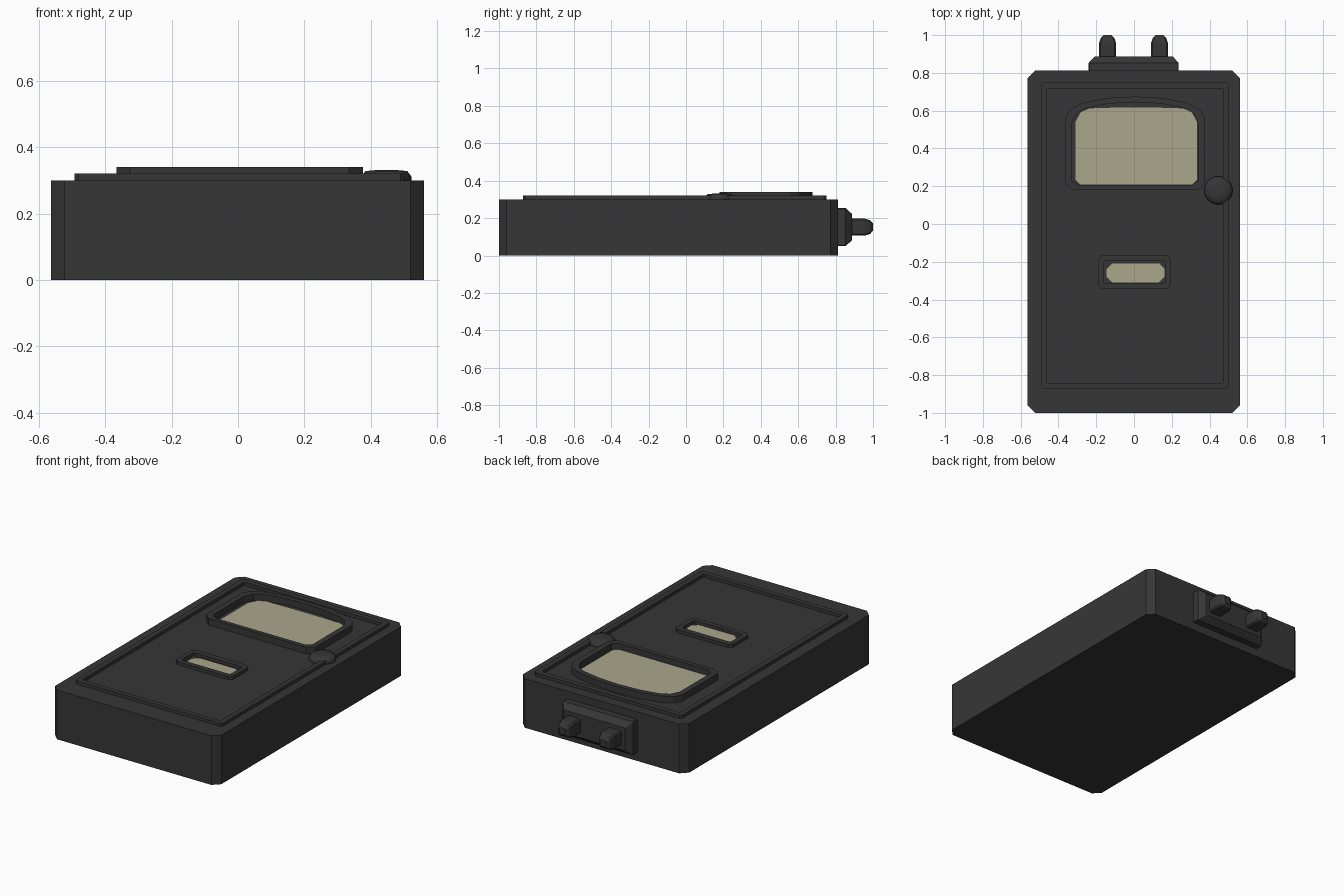
import bpy, bmesh, math

if "Cube" in bpy.data.objects:
    bpy.data.objects.remove(bpy.data.objects["Cube"])


def material(name, rgb):
    m = bpy.data.materials.new(name)
    m.diffuse_color = (*rgb, 1)
    m.use_nodes = True
    m.node_tree.nodes["Principled BSDF"].inputs["Base Color"].default_value = m.diffuse_color
    return m


DARK = material("dark casing", (0.037, 0.037, 0.037))
GLASS = material("pale window", (0.40, 0.39, 0.26))


def loft(name, loops, mat, closed=False):
    """Bridge equal-length loops; cap the ends, or join last to first."""
    bm = bmesh.new()
    rings = [[bm.verts.new(p) for p in loop] for loop in loops]
    pairs = list(zip(rings, rings[1:]))
    if closed:
        pairs.append((rings[-1], rings[0]))
    else:
        bm.faces.new(rings[0])
        bm.faces.new(rings[-1])
    n = len(rings[0])
    for a, b in pairs:
        for i in range(n):
            j = (i + 1) % n
            bm.faces.new((a[i], a[j], b[j], b[i]))
    bmesh.ops.recalc_face_normals(bm, faces=bm.faces)
    me = bpy.data.meshes.new(name)
    bm.to_mesh(me)
    bm.free()
    me.materials.append(mat)
    ob = bpy.data.objects.new(name, me)
    bpy.context.collection.objects.link(ob)
    return ob


def rect(x0, x1, y0, y1, c):
    """Rectangle outline with cut corners."""
    return [(x0 + c, y0), (x1 - c, y0), (x1, y0 + c), (x1, y1 - c),
            (x1 - c, y1), (x0 + c, y1), (x0, y1 - c), (x0, y0 + c)]


def mirrored(half, cx):
    """Complete a right-hand half outline ending at x = 0."""
    pts = half + [(-x, y) for x, y in reversed(half[:-1])]
    return [(x + cx, y) for x, y in pts]


def at(outline, z):
    return [(x, y, z) for x, y in outline]


def slab(name, outline, z0, z1, mat):
    return loft(name, [at(outline, z0), at(outline, z1)], mat)


def frame(name, outer, inner, z0, z1):
    return loft(name, [at(outer, z0), at(outer, z1), at(inner, z1), at(inner, z0)],
                DARK, closed=True)


# main case and raised border around the front panel
slab("case", rect(-0.563, 0.56, -1, 0.813, 0.04), 0, 0.30, DARK)
frame("panel_border", rect(-0.493, 0.502, -0.872, 0.75, 0.012),
      rect(-0.463, 0.472, -0.842, 0.718, 0.006), 0.29, 0.32)

# large arched window
outer = mirrored([(0.33, 0.18), (0.371, 0.215), (0.371, 0.56), (0.345, 0.605),
                  (0.28, 0.64), (0.15, 0.667), (0, 0.675)], 0.005)
inner = mirrored([(0.30, 0.207), (0.336, 0.23), (0.336, 0.53), (0.31, 0.585),
                  (0.26, 0.613), (0.14, 0.637), (0, 0.645)], 0.005)
pane = mirrored([(0.295, 0.208), (0.322, 0.235), (0.322, 0.54), (0.295, 0.59),
                 (0.25, 0.612), (0.12, 0.616), (0, 0.616)], 0.012)
frame("window_frame", outer, inner, 0.29, 0.34)
slab("window_pane", pane, 0.298, 0.304, GLASS)

# small lower window
frame("small_window_frame", rect(-0.19, 0.195, -0.345, -0.163, 0.02),
      rect(-0.162, 0.167, -0.315, -0.197, 0.008), 0.29, 0.32)
slab("small_window_pane", rect(-0.145, 0.162, -0.31, -0.208, 0.03), 0.298, 0.304, GLASS)

# round button beside the window
loops = []
for r, z in ((0.075, 0.29), (0.075, 0.312), (0.063, 0.328), (0.03, 0.331)):
    loops.append([(0.447 + r * math.cos(math.tau * i / 24),
                   0.178 + r * math.sin(math.tau * i / 24), z) for i in range(24)])
button = loft("button", loops, DARK)
for p in button.data.polygons:
    p.use_smooth = True


def upright(cx, cz, hx, hz, c, y):
    """Cut-corner outline standing in the xz plane."""
    return [(cx + x, y, cz + z) for x, z in rect(-hx, hx, -hz, hz, c)]


# connector plate with bevelled face, and two prongs
loft("connector_plate", [upright(-0.002, 0.152, hx, hz, 0.004, y) for hx, hz, y in
                         ((0.238, 0.102, 0.80), (0.238, 0.102, 0.853),
                          (0.206, 0.070, 0.888))], DARK)
for side, cx in (("left", -0.14), ("right", 0.135)):
    loft("prong_" + side, [upright(cx, 0.152, h, h, c, y) for h, c, y in
                           ((0.045, 0.008, 0.87), (0.045, 0.008, 0.957),
                            (0.036, 0.010, 0.985), (0.02, 0.007, 1.0))], DARK)
